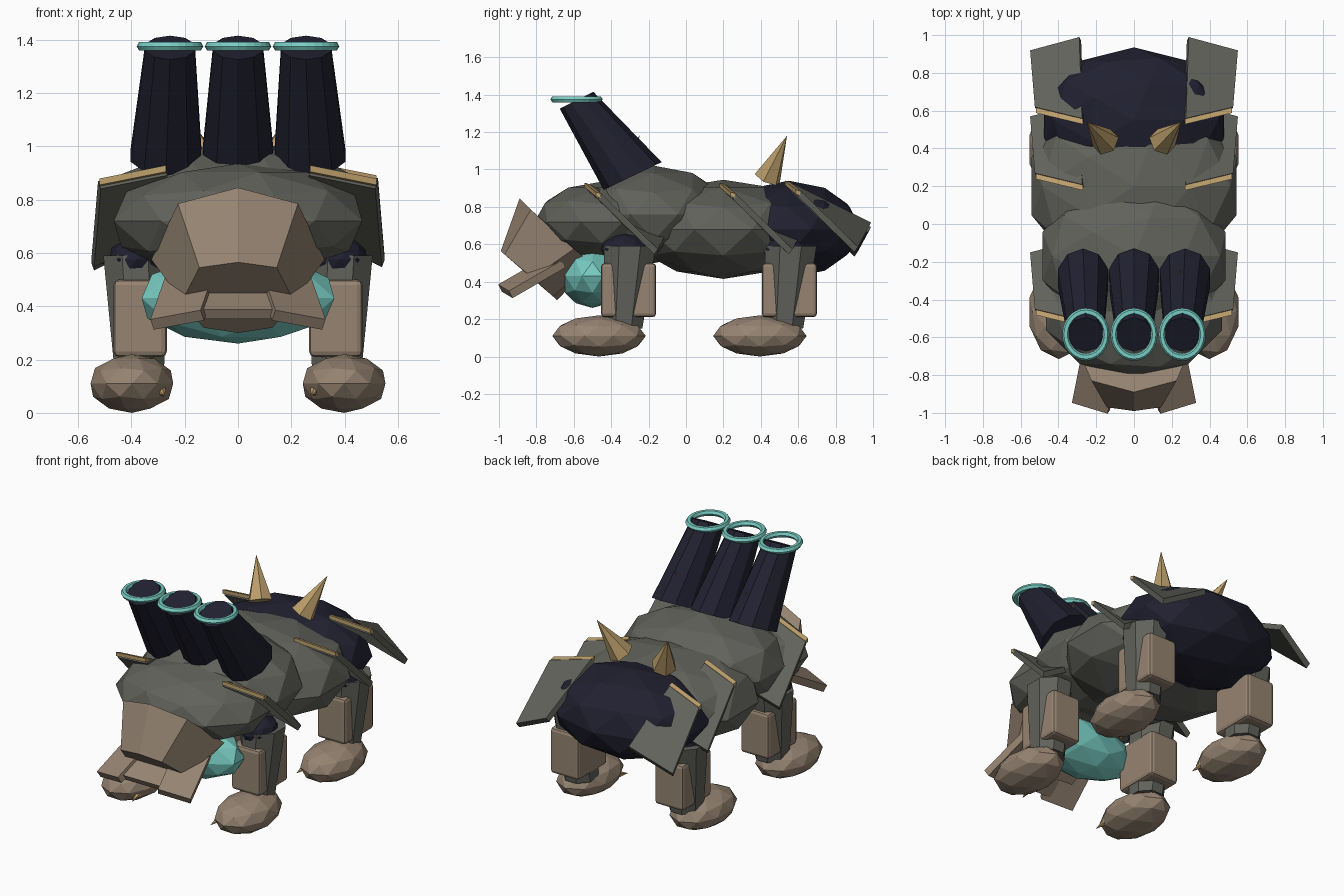
import bpy, bmesh, math
from mathutils import Vector, Matrix

if "Cube" in bpy.data.objects:
    bpy.data.objects.remove(bpy.data.objects["Cube"])


def material(name, rgb):
    m = bpy.data.materials.new(name)
    m.diffuse_color = (*rgb, 1)
    m.use_nodes = True
    m.node_tree.nodes["Principled BSDF"].inputs["Base Color"].default_value = m.diffuse_color
    return m


GRAY = material("stone_gray", (0.122, 0.122, 0.107))
TAN = material("bone_tan", (0.305, 0.231, 0.168))
DARK = material("dark_navy", (0.0144, 0.0144, 0.0296))
TEAL = material("glow_teal", (0.19, 0.61, 0.55))
GOLD = material("horn_gold", (0.51, 0.352, 0.15))


def finish(bm, name, mat):
    bmesh.ops.recalc_face_normals(bm, faces=bm.faces)
    me = bpy.data.meshes.new(name)
    bm.to_mesh(me)
    bm.free()
    me.materials.append(mat)
    ob = bpy.data.objects.new(name, me)
    bpy.context.collection.objects.link(ob)
    return ob


def ellipsoid(name, center, radii, mat):
    bm = bmesh.new()
    m = Matrix.Translation(center) @ Matrix.Diagonal((*radii, 1))
    bmesh.ops.create_icosphere(bm, subdivisions=2, radius=1, matrix=m)
    return finish(bm, name, mat)


def loft(name, rings, mat):
    """Skin between equal-length rings of points, with end caps."""
    bm = bmesh.new()
    rows = [[bm.verts.new(p) for p in ring] for ring in rings]
    n = len(rows[0])
    for a, b in zip(rows, rows[1:]):
        for i in range(n):
            j = (i + 1) % n
            bm.faces.new((a[i], a[j], b[j], b[i]))
    bm.faces.new(rows[0])
    bm.faces.new(rows[-1])
    return finish(bm, name, mat)


def ring(center, rx, ry, n, slope=0.0):
    """Ellipse of n points whose height rises with y by slope."""
    c = Vector(center)
    pts = []
    for i in range(n):
        a = 2 * math.pi * (i + 0.5) / n
        y = ry * math.sin(a)
        pts.append(c + Vector((rx * math.cos(a), y, slope * y)))
    return pts


def spike(name, base, tip, radius, sides=6):
    base, tip = Vector(base), Vector(tip)
    axis = tip - base
    bm = bmesh.new()
    m = Matrix.Translation((base + tip) / 2) @ axis.to_track_quat('Z', 'Y').to_matrix().to_4x4()
    bmesh.ops.create_cone(bm, cap_ends=True, segments=sides, radius1=radius,
                          radius2=0, depth=axis.length, matrix=m)
    return finish(bm, name, GOLD)


def box(name, center, dims, mat, rot=(0, 0, 0), bevel=0.0):
    bm = bmesh.new()
    rx, ry, rz = (math.radians(a) for a in rot)
    m = (Matrix.Translation(center) @ Matrix.Rotation(rz, 4, 'Z') @ Matrix.Rotation(ry, 4, 'Y')
         @ Matrix.Rotation(rx, 4, 'X') @ Matrix.Diagonal((*dims, 1)))
    bmesh.ops.create_cube(bm, size=1, matrix=m)
    ob = finish(bm, name, mat)
    if bevel:
        mod = ob.modifiers.new("rounded_edges", 'BEVEL')
        mod.width = bevel
        mod.segments = 2
    return ob


def slab(name, corners, thickness, mat):
    """Flat plate through four corners, thickened along its normal."""
    c = [Vector(p) for p in corners]
    n = (c[2] - c[0]).cross(c[3] - c[1]).normalized() * thickness / 2
    return loft(name, [[p - n for p in c], [p + n for p in c]], mat)


# Body masses
ellipsoid("head", (0, -0.45, 0.72), (0.49, 0.36, 0.215), GRAY)
ellipsoid("shoulders", (0, -0.17, 0.76), (0.51, 0.41, 0.26), GRAY)
ellipsoid("torso", (0, 0.20, 0.68), (0.57, 0.50, 0.265), GRAY)
ellipsoid("rump", (0, 0.55, 0.68), (0.50, 0.385, 0.26), DARK)
ellipsoid("throat_sac", (0, -0.50, 0.43), (0.38, 0.18, 0.17), TEAL)


# Snout: tapered block facing forward and down
def mirrored_ring(half):
    """Ring from top-centre to bottom-centre points, mirrored in x."""
    return half + [(-x, y, z) for x, y, z in reversed(half[1:-1])]


big = mirrored_ring([(0, -0.89, 0.845), (0.225, -0.83, 0.785), (0.325, -0.60, 0.575),
                     (0.18, -0.51, 0.505), (0, -0.50, 0.50)])
small = mirrored_ring([(0, -0.99, 0.565), (0.145, -0.97, 0.545), (0.21, -0.82, 0.42),
                       (0.13, -0.71, 0.32), (0, -0.69, 0.30)])
loft("snout", [big, small], TAN)
box("lower_lip", (0, -0.87, 0.42), (0.32, 0.2, 0.04), TAN, (30, 0, 0))

# Three back cannons with glowing rims
for i in (-1, 0, 1):
    loft(f"cannon_{i + 2}", [ring((0.27 * i, -0.285, 0.965), 0.14, 0.155, 10, 0.48),
                             ring((0.255 * i, -0.585, 1.37), 0.098, 0.09, 10, 0.5)], DARK)
    bpy.ops.mesh.primitive_torus_add(location=(0.255 * i, -0.585, 1.375), major_radius=0.107,
                                     minor_radius=0.018, major_segments=24, minor_segments=6)
    rim = bpy.context.object
    rim.name = f"cannon_rim_{i + 2}"
    rim.scale = (1, 1.12, 1)
    rim.data.materials.append(TEAL)

for s, side in ((-1, "left"), (1, "right")):
    # Mandible plates
    box(f"mandible_{side}", (0.20 * s, -0.825, 0.43), (0.2, 0.33, 0.045), TAN,
        (30, 10 * s, 17 * s))

    # Back horns and tiny cannon studs
    spike(f"back_horn_{side}", (0.15 * s, 0.435, 0.955), (0.25 * s, 0.54, 1.18), 0.075)
    spike(f"cannon_stud_{side}", (0.245 * s, -0.28, 1.13), (0.245 * s, -0.245, 1.185), 0.015)

    # Armour plates with gold leading edges
    for dy, part in ((0, "rear"), (-0.35, "middle"), (-1.07, "front")):
        lift = 0.012 * s if part == "rear" else 0
        inner = Vector((0.27 * s, 0.55 + dy, 0.905 + lift))
        outer = Vector((0.52 * s, 0.61 + dy, 0.855 + lift))
        slab(f"{part}_plate_{side}",
             [inner, outer, (0.545 * s, 0.91 + dy, 0.56 + lift),
              (0.285 * s, 0.98 + dy, 0.69 + lift)], 0.035, GRAY)
        up, fwd = Vector((0, 0, 0.012)), Vector((0, -0.014, 0.004))
        loft(f"{part}_plate_trim_{side}",
             [[p + fwd - up, p - fwd - up, p - fwd + up, p + fwd + up]
              for p in (inner + Vector((0, -0.008, 0.008)), outer + Vector((0, -0.008, 0.008)))],
             GOLD)

    # Legs
    for dy, part in ((0, "front"), (0.86, "rear")):
        name = f"{part}_{side}"
        ellipsoid(f"hip_{name}", (0.38 * s, -0.33 + dy, 0.575), (0.11, 0.125, 0.085), DARK)
        loft(f"leg_{name}", [ring((0.37 * s, -0.335 + dy, 0.15), 0.10, 0.11, 8),
                             ring((0.385 * s, -0.30 + dy, 0.59), 0.13, 0.15, 8)], GRAY)
        box(f"shin_guard_{name}", (0.367 * s, -0.307 + dy, 0.355), (0.2, 0.295, 0.29), TAN,
            bevel=0.02)
        ellipsoid(f"foot_{name}", (0.398 * s, -0.465 + dy, 0.11), (0.163, 0.25, 0.11), TAN)
        spike(f"claw_{name}", (0.29 * s, -0.59 + dy, 0.085), (0.275 * s, -0.67 + dy, 0.065),
              0.022)
